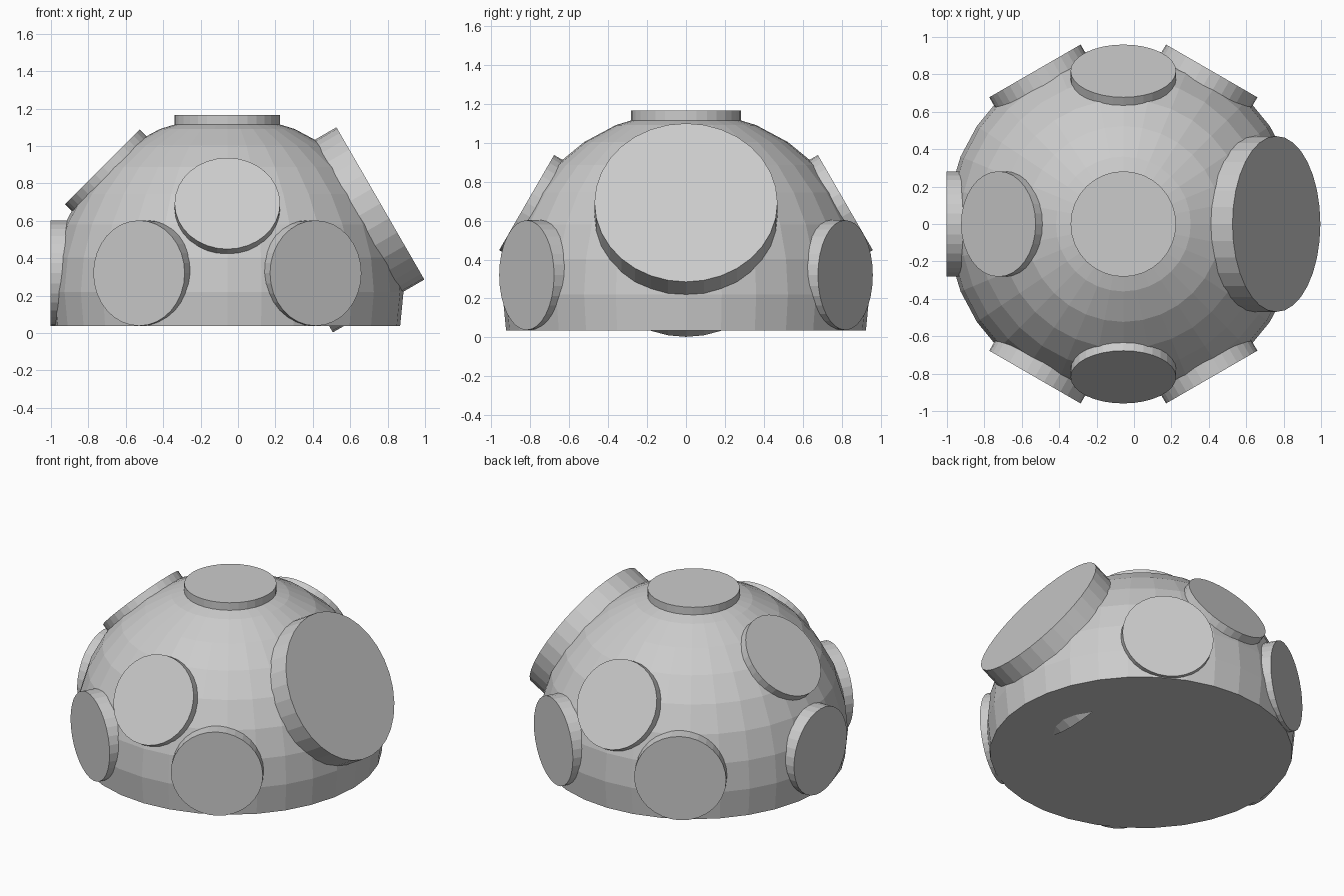
import bpy, bmesh
from math import radians, sin, cos
from mathutils import Vector

if "Cube" in bpy.data.objects:
    bpy.data.objects.remove(bpy.data.objects["Cube"])

CENTRE = Vector((-0.057, 0, 0.22))
R = 0.942      # dome radius
REACH = 0.945  # distance from dome centre to the disc faces

# Dome: faceted sphere cut one ring below its equator, with a closed flat base
bm = bmesh.new()
bmesh.ops.create_uvsphere(bm, u_segments=32, v_segments=16, radius=R)
cut = -R * sin(radians(11.25))
bmesh.ops.delete(bm, geom=[v for v in bm.verts if v.co.z < cut - 0.01], context='VERTS')
bmesh.ops.holes_fill(bm, edges=[e for e in bm.edges if e.is_boundary], sides=0)
bmesh.ops.recalc_face_normals(bm, faces=bm.faces)
mesh = bpy.data.meshes.new("dome")
bm.to_mesh(mesh)
bm.free()
dome = bpy.data.objects.new("dome", mesh)
dome.location = CENTRE
bpy.context.collection.objects.link(dome)


def disc(name, azimuth, elevation, radius=0.282, depth=0.25, lift=0.0):
    """Cylinder set into the dome, its outer face REACH away from the centre."""
    a, e = radians(azimuth), radians(elevation)
    axis = Vector((cos(a) * cos(e), sin(a) * cos(e), sin(e)))
    pos = CENTRE + axis * (REACH - depth / 2) + Vector((0, 0, lift))
    bpy.ops.mesh.primitive_cylinder_add(vertices=32, radius=radius, depth=depth, location=pos)
    ob = bpy.context.object
    ob.name = name
    ob.rotation_euler = (0, radians(90) - e, a)


# Crown disc and the big tilted port on the right
disc("top_disc", 0, 90)
disc("large_port", 0, 30, radius=0.47, depth=0.565)

# Tilted discs at front, back and upper left
disc("front_disc", 270, 30)
disc("back_disc", 90, 30)
disc("left_upper_disc", 180, 45)

# Upright discs around the base
for az in range(60, 301, 60):
    disc(f"base_disc_{az}", az, 0, lift=0.1)
